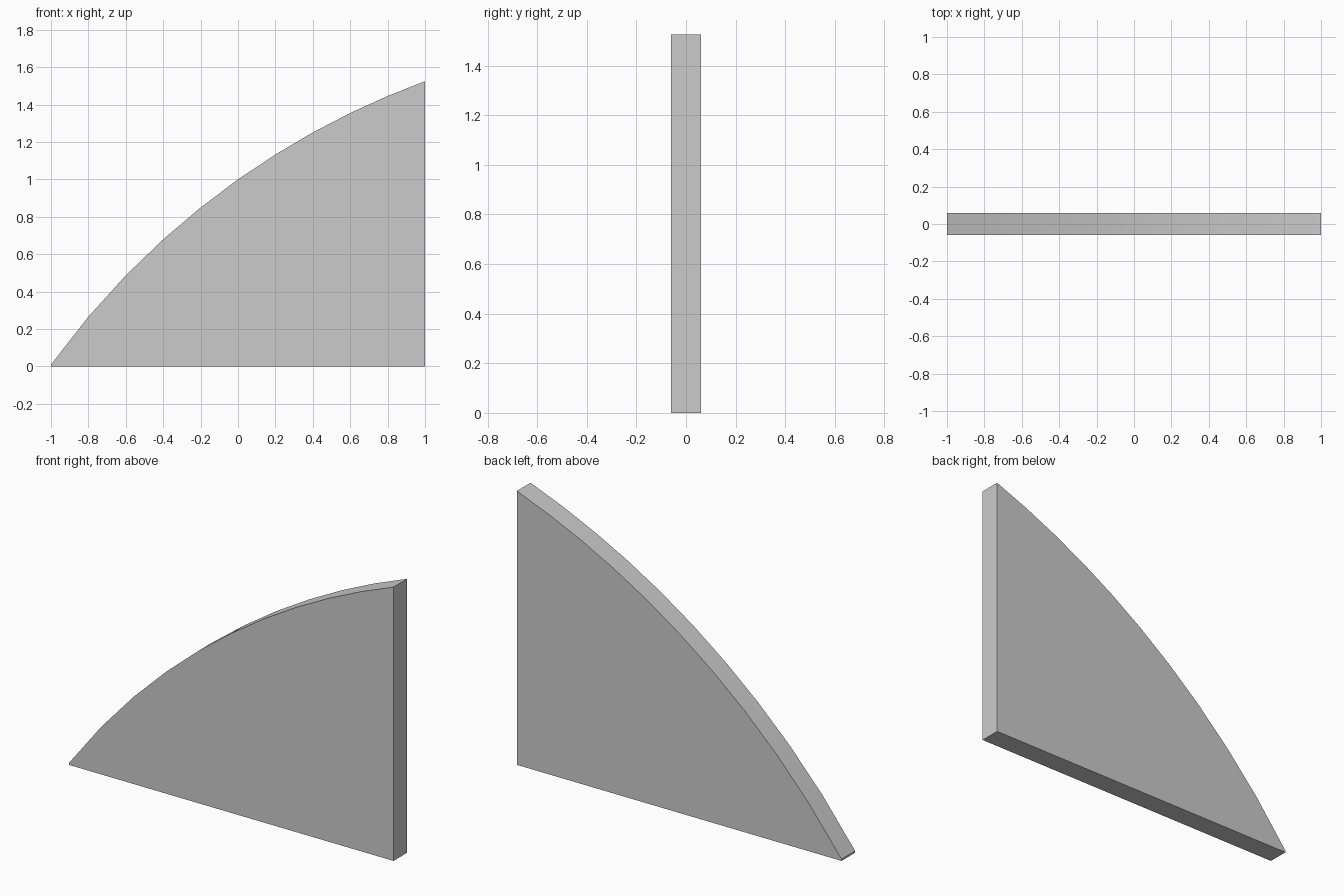
import bpy, bmesh, math

if "Cube" in bpy.data.objects:
    bpy.data.objects.remove(bpy.data.objects["Cube"])

HALF_Y = 0.06
CX, CZ, R = 2.476, -2.501, 4.288   # circle of the curved top edge
STEPS = 10

# Outline: flat base, upright right edge, arc falling to a thin tip on the left
outline = [(-1, 0), (1, 0)]
for i in range(STEPS + 1):
    x = 1 - 2 * i / STEPS
    outline.append((x, CZ + math.sqrt(R * R - (x - CX) ** 2)))

# Curved fin panel: outline extruded through its thickness
bm = bmesh.new()
face = bm.faces.new([bm.verts.new((x, -HALF_Y, z)) for x, z in outline])
ext = bmesh.ops.extrude_face_region(bm, geom=[face], use_keep_orig=True)
moved = [g for g in ext["geom"] if isinstance(g, bmesh.types.BMVert)]
bmesh.ops.translate(bm, verts=moved, vec=(0, 2 * HALF_Y, 0))
bmesh.ops.recalc_face_normals(bm, faces=bm.faces)

mesh = bpy.data.meshes.new("curved_panel")
bm.to_mesh(mesh)
bm.free()
panel = bpy.data.objects.new("curved_panel", mesh)
bpy.context.collection.objects.link(panel)

# Smooth along the arc, sharp at the rims
bpy.context.view_layer.objects.active = panel
panel.select_set(True)
bpy.ops.object.shade_smooth_by_angle(angle=math.radians(30))
